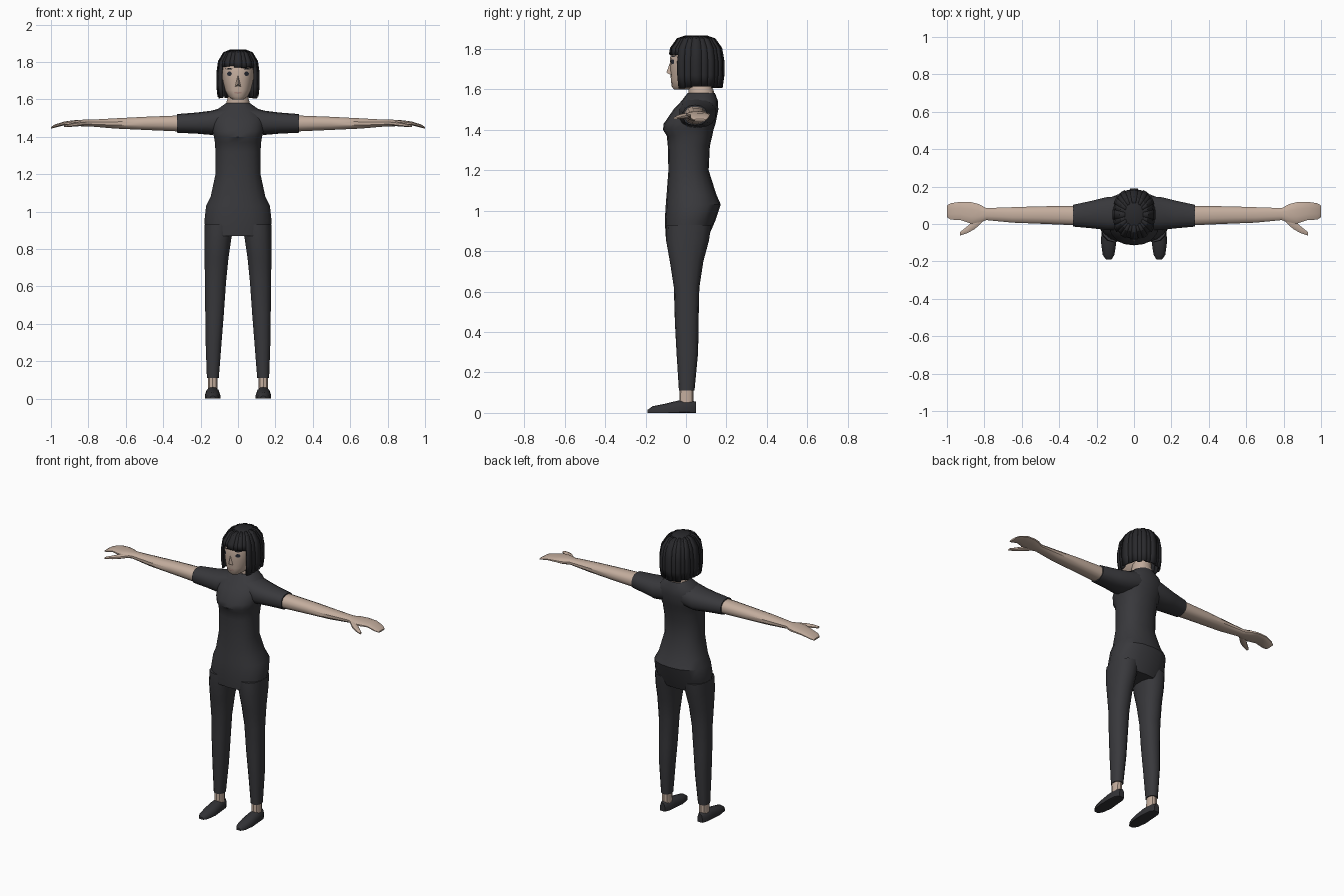
import bpy
import bmesh
import math
import random
from mathutils import Vector

random.seed(4)
if "Cube" in bpy.data.objects:
    bpy.data.objects.remove(bpy.data.objects["Cube"], do_unlink=True)


def material(name, red, green, blue):
    mat = bpy.data.materials.new(name)
    mat.use_nodes = True
    mat.diffuse_color = (red, green, blue, 1)
    shader = next(n for n in mat.node_tree.nodes if n.type == 'BSDF_PRINCIPLED')
    shader.inputs["Base Color"].default_value = (red, green, blue, 1)
    shader.inputs["Roughness"].default_value = 0.8
    return mat


skin = material("skin", .55, .42, .34)
cloth = material("charcoal cloth", .04, .04, .045)
hair = material("black hair", .022, .022, .025)
leather = material("dark shoe", .032, .032, .036)
eye_dark = material("dark eye", .025, .028, .04)
lip = material("lip", .4, .25, .21)


def make_mesh(name, verts, faces, mat, recalc=True, smooth=True):
    mesh = bpy.data.meshes.new(name)
    mesh.from_pydata(verts, [], faces)
    if recalc:
        bm = bmesh.new()
        bm.from_mesh(mesh)
        bmesh.ops.recalc_face_normals(bm, faces=bm.faces[:])
        bm.to_mesh(mesh)
        bm.free()
    obj = bpy.data.objects.new(name, mesh)
    bpy.context.collection.objects.link(obj)
    mesh.materials.append(mat)
    if smooth:
        bpy.ops.object.select_all(action='DESELECT')
        obj.select_set(True)
        bpy.context.view_layer.objects.active = obj
        bpy.ops.object.shade_smooth_by_angle(angle=math.radians(35))
    return obj


def soft(value, power):
    return math.copysign(abs(value) ** power, value)


def loft(name, axis, sections, mat, side=1, count=14, power=.85):
    """Skin rounded sections (position, low a, high a, low b, high b) along an axis."""
    verts, faces = [], []
    for pos, a0, a1, b0, b1 in sections:
        for i in range(count):
            angle = math.tau * (i + .5) / count
            a = (a0 + a1) / 2 + (a1 - a0) / 2 * soft(math.cos(angle), power)
            b = (b0 + b1) / 2 + (b1 - b0) / 2 * soft(math.sin(angle), power)
            x, y, z = ((pos, a, b), (a, pos, b), (a, b, pos))[axis]
            verts.append((x * side, y, max(z, 0)))
    for row in range(len(sections) - 1):
        for i in range(count):
            j = (i + 1) % count
            low, high = row * count, (row + 1) * count
            faces.append((low + i, low + j, high + j, high + i))
    faces.append(tuple(range(count)))
    faces.append(tuple(range(len(verts) - count, len(verts))))
    return make_mesh(name, verts, faces, mat)


def upright(name, rows, mat, **options):
    """Loft a part centred on x from (height, half width, front, back)."""
    return loft(name, 2, [(z, -w, w, f, b) for z, w, f, b in rows], mat, **options)


# Body from hips to collar
upright("torso", [
    (.87, .172, -.1, .11), (.95, .182, -.105, .145), (1.03, .173, -.1, .172),
    (1.08, .148, -.096, .15), (1.2, .122, -.087, .112), (1.32, .122, -.09, .118),
    (1.37, .125, -.095, .13), (1.4, .13, -.114, .136), (1.43, .138, -.11, .146),
    (1.5, .148, -.062, .16), (1.545, .115, -.02, .157), (1.582, .062, .008, .143),
], cloth, count=18)
upright("neck", [(1.54, .066, .01, .14), (1.59, .062, .012, .138),
                 (1.61, .056, .01, .13), (1.68, .055, .01, .13)], skin)

# Head
head = upright("head", [
    (1.6, .03, -.06, .03), (1.615, .052, -.071, .07), (1.65, .07, -.075, .12),
    (1.7, .082, -.078, .14), (1.75, .088, -.08, .16), (1.8, .088, -.068, .16),
    (1.84, .06, -.025, .12),
], skin, count=18)
make_mesh("nose", [(0, -.078, 1.735), (.015, -.074, 1.67), (-.015, -.074, 1.67), (0, -.097, 1.683)],
          [(0, 1, 3), (0, 3, 2), (1, 2, 3), (0, 2, 1)], skin, smooth=False)
bpy.context.view_layer.update()


def face_plate(name, x, z, wide, tall, mat, lift=.002):
    """Thin oval patch laid on the front of the head."""
    spots = [(x, z)]
    count = 10
    for i in range(count):
        angle = math.tau * i / count
        spots.append((x + wide * math.cos(angle), z + tall * math.sin(angle)))
    verts = []
    for px, pz in spots:
        hit, point, normal, index = head.ray_cast(Vector((px, -1, pz)), Vector((0, 1, 0)))
        verts.append((px, (point.y if hit else -.06) - lift, pz))
    faces = [(0, i + 1, (i + 1) % count + 1) for i in range(count)]
    make_mesh(name, verts, faces, mat, recalc=False, smooth=False)


face_plate("mouth", 0, 1.636, .022, .005, lip)

# Hair: crown cap and overlapping locks, short ones forming the fringe
upright("hair_crown", [(1.79, .1, -.072, .175), (1.83, .088, -.055, .158),
                       (1.852, .066, -.03, .13), (1.866, .046, -.005, .108)], hair, count=16)
profile = [(1.866, .38), (1.852, .68), (1.805, .92), (1.74, 1), (1.67, 1), (1.6, .93)]


def hair_radius(z):
    for (z1, r1), (z2, r2) in zip(profile, profile[1:]):
        if z >= z2:
            return r1 + (r2 - r1) * (z1 - z) / (z1 - z2)
    return profile[-1][1]


def hair_locks(total=24, fringe=3, columns=3):
    verts, faces = [], []
    for k in range(total):
        step = min(k, total - k)
        bottom = (1.775 if step <= fringe else 1.61) + random.uniform(-.006, .006)
        heights = [z for z, r in profile if z > bottom + .01] + [bottom]
        start = len(verts)
        for z in heights:
            radius = hair_radius(z) - (k % 2) * .035
            for c in range(columns):
                angle = math.tau * (k + (c / (columns - 1) - .5) * 1.12) / total - math.pi / 2
                verts.append((.116 * radius * soft(math.cos(angle), .85),
                              .05 + .14 * radius * soft(math.sin(angle), .85), z))
        for row in range(len(heights) - 1):
            for c in range(columns - 1):
                i = start + row * columns + c
                faces.append((i, i + columns, i + columns + 1, i + 1))
    locks = make_mesh("hair_locks", verts, faces, hair, recalc=False)
    thick = locks.modifiers.new("thickness", 'SOLIDIFY')
    thick.thickness = .012
    thick.offset = -1


hair_locks()

# Paired parts
for side, label in ((1, "left"), (-1, "right")):
    face_plate(label + "_eye", side * .046, 1.737, .013, .012, eye_dark)
    face_plate(label + "_eyebrow", side * .047, 1.764, .019, .004, hair)

    loft(label + "_sleeve", 0, [
        (.04, -.03, .15, 1.43, 1.57), (.14, -.035, .147, 1.41, 1.54),
        (.22, -.025, .127, 1.417, 1.53), (.325, -.015, .104, 1.422, 1.522),
    ], cloth, side)
    loft(label + "_arm_and_hand", 0, [
        (.3, -.009, .098, 1.427, 1.516), (.5, 0, .096, 1.436, 1.508),
        (.65, .006, .091, 1.443, 1.5), (.79, .02, .086, 1.455, 1.492),
        (.83, .002, .108, 1.455, 1.492), (.87, 0, .118, 1.46, 1.49),
        (.93, .02, .12, 1.461, 1.482), (.98, .022, .112, 1.449, 1.466),
        (1, .036, .1, 1.443, 1.453),
    ], skin, side, count=12)
    loft(label + "_thumb", 0, [
        (.81, .01, .06, 1.46, 1.486), (.85, -.028, .03, 1.456, 1.482),
        (.89, -.05, -.01, 1.453, 1.474), (.93, -.062, -.042, 1.452, 1.463),
    ], skin, side, count=8)

    loft(label + "_trouser_leg", 2, [
        (.93, .02, .18, -.097, .125), (.85, .035, .181, -.098, .113),
        (.75, .05, .18, -.08, .086), (.62, .063, .178, -.06, .066),
        (.45, .075, .176, -.055, .062), (.3, .087, .174, -.047, .06),
        (.11, .102, .167, -.035, .042),
    ], cloth, side)
    loft(label + "_ankle", 2, [(.03, .108, .162, -.034, .036),
                               (.14, .108, .162, -.03, .036)], skin, side, count=10)
    loft(label + "_shoe", 1, [
        (-.19, .12, .15, -.02, .015), (-.165, .104, .168, -.03, .033),
        (-.1, .094, .177, -.03, .046), (-.035, .097, .175, -.03, .062),
        (.02, .102, .171, -.03, .062), (.05, .118, .155, -.03, .055),
    ], leather, side)
